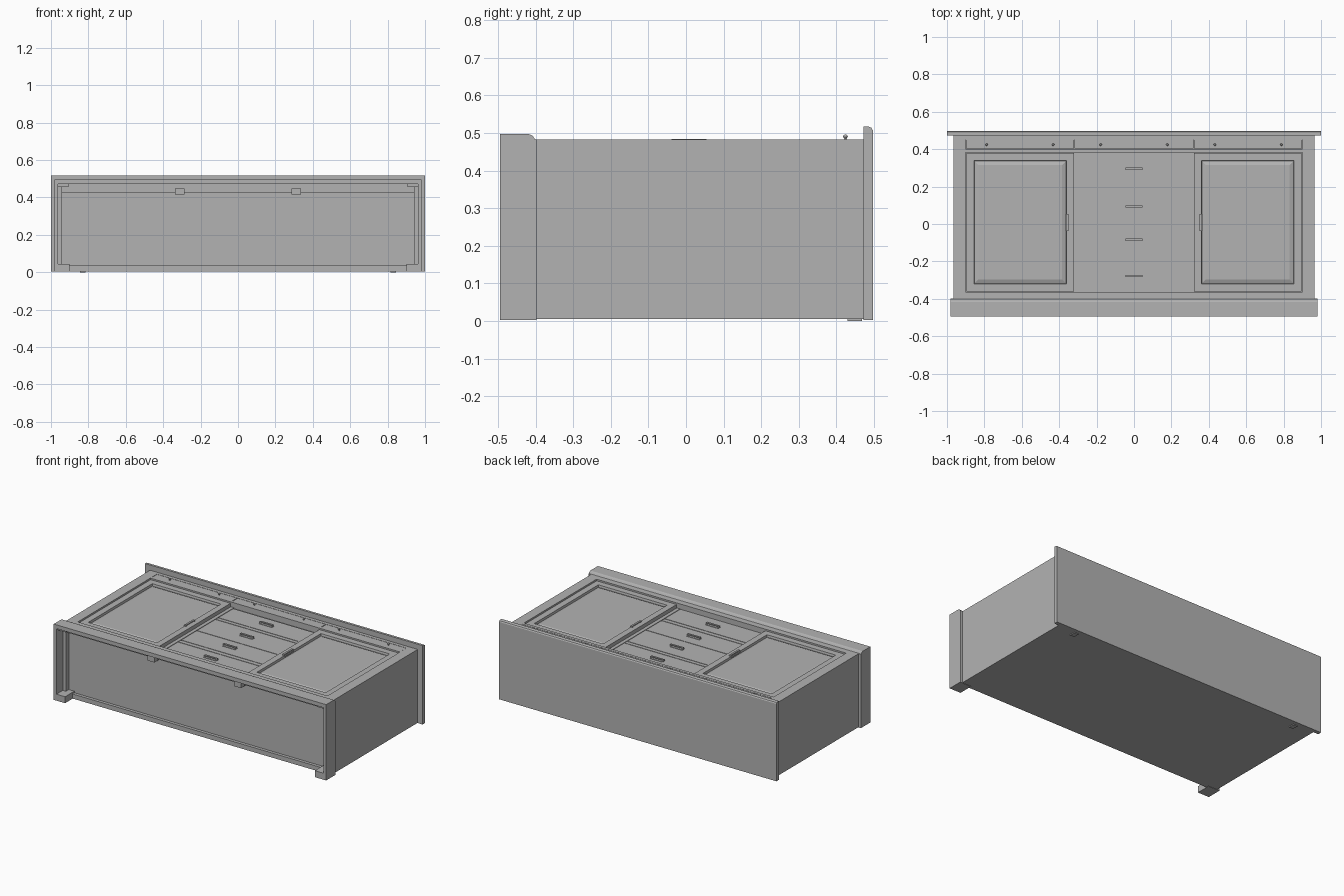
import bpy, bmesh
from mathutils import Vector

# Sideboard lying on its back: doors face +z, worktop at +y, plinth at -y
cube = bpy.data.objects.get("Cube")
if cube:
    bpy.data.objects.remove(cube)

grey = bpy.data.materials.new("plain grey")
grey.use_nodes = True
colour = (0.45, 0.45, 0.45, 1)
grey.diffuse_color = colour
grey.node_tree.nodes["Principled BSDF"].inputs["Base Color"].default_value = colour


def finish(bm, name):
    bmesh.ops.recalc_face_normals(bm, faces=bm.faces)
    mesh = bpy.data.meshes.new(name)
    bm.to_mesh(mesh)
    bm.free()
    mesh.materials.append(grey)
    obj = bpy.data.objects.new(name, mesh)
    bpy.context.collection.objects.link(obj)
    return obj


def add_box(bm, x, y, z):
    verts = bmesh.ops.create_cube(bm, size=1)["verts"]
    for v in verts:
        v.co = Vector([(a + b) / 2 + (b - a) * c for (a, b), c in zip((x, y, z), v.co)])
    return verts


def box(name, x, y, z, mirror=False):
    bm = bmesh.new()
    add_box(bm, x, y, z)
    if mirror:
        add_box(bm, (-x[1], -x[0]), y, z)
    return finish(bm, name)


def door(name, x, y, z):
    # Framed door with a sunken panel and a raised, sloped field
    bm = bmesh.new()
    add_box(bm, x, y, z)
    bm.normal_update()
    top = max(bm.faces, key=lambda f: f.calc_center_median().z)
    for width, rise in ((0.057, 0), (0.004, -0.014), (0.03, 0.008)):
        bmesh.ops.inset_region(bm, faces=[top], thickness=width)
        for v in top.verts:
            v.co.z += rise
    return finish(bm, name)


def profile(name, points, half_width):
    # Extrude a y-z outline along x
    bm = bmesh.new()
    face = bm.faces.new([bm.verts.new((-half_width, y, z)) for y, z in points])
    new = bmesh.ops.extrude_face_region(bm, geom=[face])["geom"]
    for v in new:
        if isinstance(v, bmesh.types.BMVert):
            v.co.x = half_width
    return finish(bm, name)


def pull(name, cx, cy, z, upright):
    # Bar handle on two short posts over a thin back plate
    bm = bmesh.new()
    long, wide = 0.046, 0.012
    parts = [((-long, long), (-wide, wide), (z, z + 0.003)),
             ((-long, long), (-wide / 2, wide / 2), (z + 0.008, z + 0.014))]
    for s in (-1, 1):
        parts.append((sorted((s * long, s * (long - 0.008))), (-wide / 2, wide / 2), (z, z + 0.009)))
    for px, py, pz in parts:
        if upright:
            px, py = py, px
        add_box(bm, [cx + v for v in px], [cy + v for v in py], pz)
    return finish(bm, name)


# Carcass and the face frame around the fronts
box("carcass", (-0.965, 0.965), (-0.4, 0.475), (0.005, 0.445))
box("outer_stiles", (0.9, 0.965), (-0.4, 0.475), (0.445, 0.483), mirror=True)
box("bottom_rail", (-0.9, 0.9), (-0.4, -0.364), (0.445, 0.483))
box("upper_rail", (-0.9, 0.9), (0.383, 0.402), (0.445, 0.483))
box("rail_under_top", (-0.9, 0.9), (0.45, 0.475), (0.445, 0.483))

# Worktop with eased front edge
profile("worktop", [(0.472, 0.003), (0.497, 0.003), (0.497, 0.507),
                    (0.493, 0.514), (0.486, 0.517), (0.472, 0.517)], 1.0)

# Row of shallow drawers with small knobs
for i in (-1, 0, 1):
    cx = i * 0.61
    half = 0.288 if i else 0.317
    box("top_drawer", (cx - half, cx + half), (0.403, 0.449), (0.445, 0.482))
    for s in (-1, 1):
        bm = bmesh.new()
        bmesh.ops.create_uvsphere(bm, u_segments=12, v_segments=8, radius=0.007)
        for v in bm.verts:
            v.co = Vector((cx + s * 0.178, 0.424, 0.49)) + v.co * (0.8 if v.co.z < 0 else 0.9)
        add_box(bm, (cx + s * 0.178 - 0.003, cx + s * 0.178 + 0.003), (0.421, 0.427), (0.481, 0.487))
        finish(bm, "drawer_knob")

# Doors with upright handles
for s in (-1, 1):
    door("door", sorted((s * 0.32, s * 0.896)), (-0.36, 0.38), (0.445, 0.475))
    pull("door_handle", s * 0.355, 0.008, 0.470, True)

# Central bank of drawers
for low, high in ((0.217, 0.37), (-0.003, 0.185), (-0.165, -0.007), (-0.36, -0.2)):
    box("drawer_front", (-0.293, 0.293), (low, high), (0.445, 0.451))
    pull("drawer_handle", 0, (low + high) / 2 + 0.002, 0.451, False)
box("drawer_divider", (-0.293, 0.293), (0.189, 0.213), (0.445, 0.451))
box("lower_drawer_divider", (-0.293, 0.293), (-0.196, -0.169), (0.445, 0.451))
box("inner_stiles", (0.297, 0.32), (-0.364, 0.383), (0.445, 0.451), mirror=True)

# Hollow plinth: moulded front board, side boards and corner blocks
profile("plinth_front", [(-0.495, 0.472), (-0.495, 0.497), (-0.418, 0.497), (-0.408, 0.493),
                         (-0.402, 0.484), (-0.398, 0.483), (-0.398, 0.472)], 0.982)
box("plinth_sides", (0.962, 0.982), (-0.495, -0.398), (0.003, 0.472), mirror=True)
box("rear_feet", (0.9, 0.965), (-0.495, -0.4), (0.003, 0.045), mirror=True)
box("front_corner_blocks", (0.905, 0.962), (-0.48, -0.4), (0.457, 0.472), mirror=True)
box("side_battens", (0.94, 0.962), (-0.43, -0.4), (0.045, 0.457), mirror=True)
box("front_batten", (-0.94, 0.94), (-0.42, -0.4), (0.425, 0.472))
box("stile_ends", (0.287, 0.337), (-0.45, -0.4), (0.415, 0.447), mirror=True)
box("back_batten", (-0.9, 0.9), (-0.42, -0.4), (0.005, 0.035))

# Small hanging pads on the back
box("back_pads", (0.815, 0.845), (0.43, 0.468), (0.0, 0.006), mirror=True)
